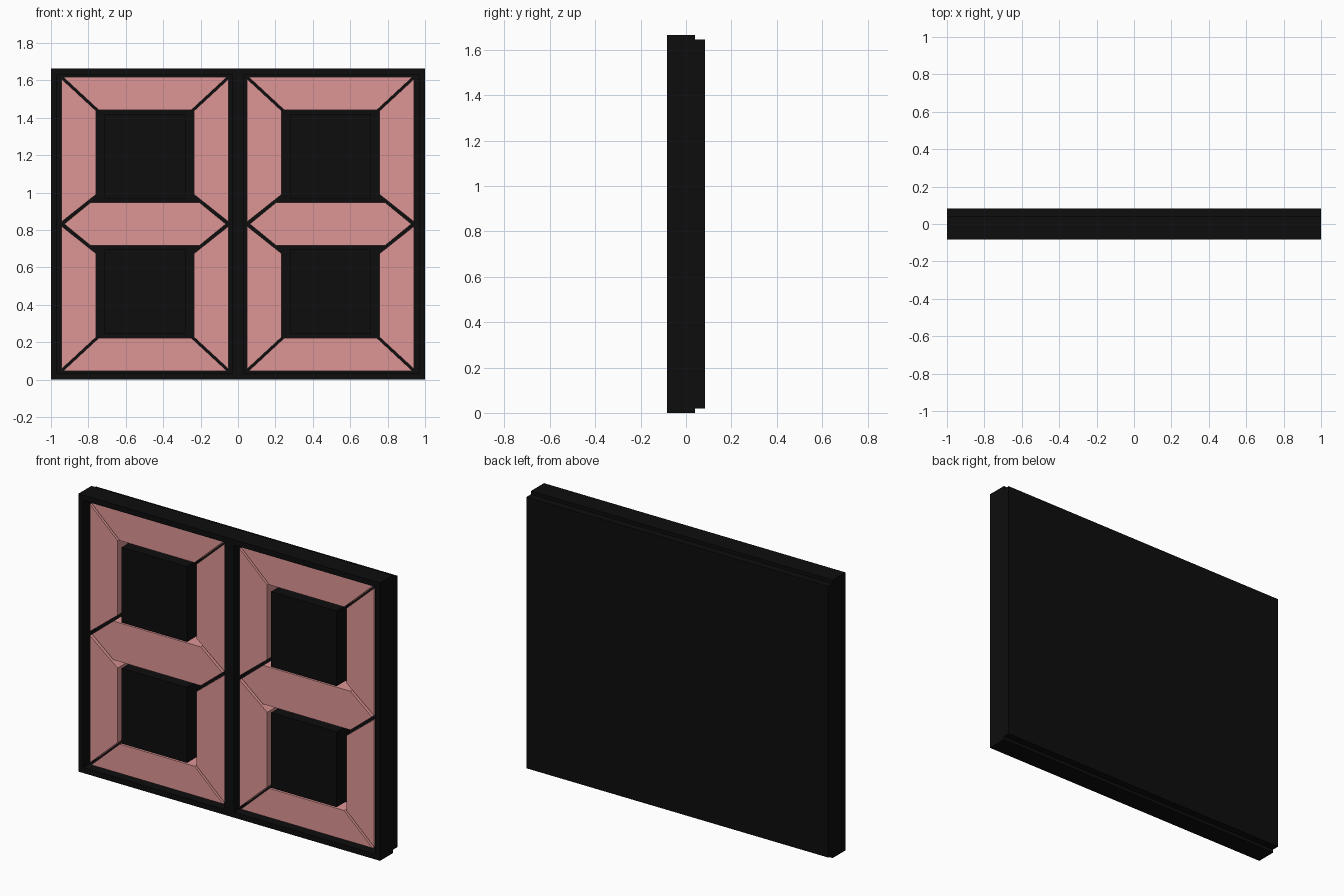
import bpy, bmesh

if "Cube" in bpy.data.objects:
    bpy.data.objects.remove(bpy.data.objects["Cube"])

FRONT, STEP, BACK = -0.083, 0.04, 0.083   # depth levels
SEG_FRONT = -0.056
H = 1.665
RIM = 0.032


def material(name, color):
    m = bpy.data.materials.new(name)
    m.diffuse_color = (*color, 1)
    m.use_nodes = True
    m.node_tree.nodes["Principled BSDF"].inputs["Base Color"].default_value = m.diffuse_color
    return m


black = material("black_plastic", (0.004, 0.004, 0.004))
pink = material("pink_plastic", (0.73, 0.30, 0.30))


def prism(name, outline, y0, y1, mat):
    """Extrude an x/z outline from y0 to y1."""
    bm = bmesh.new()
    face = bm.faces.new([bm.verts.new((x, y0, z)) for x, z in outline])
    new = bmesh.ops.extrude_face_region(bm, geom=[face])["geom"]
    bmesh.ops.translate(bm, vec=(0, y1 - y0, 0),
                        verts=[v for v in new if isinstance(v, bmesh.types.BMVert)])
    bmesh.ops.recalc_face_normals(bm, faces=bm.faces)
    me = bpy.data.meshes.new(name)
    bm.to_mesh(me)
    bm.free()
    me.materials.append(mat)
    ob = bpy.data.objects.new(name, me)
    bpy.context.collection.objects.link(ob)
    return ob


def box(name, x0, x1, z0, z1, y0, y1):
    return prism(name, [(x0, z0), (x1, z0), (x1, z1), (x0, z1)], y0, y1, black)


# back plate, slightly lower than the front frame
box("back_plate", -1, 1, 0.02, H - 0.02, STEP, BACK)

# front frame: rim and divider between the two digits
box("frame_bottom", -1, 1, 0, RIM, FRONT, STEP)
box("frame_top", -1, 1, H - RIM, H, FRONT, STEP)
box("frame_left", -1, -1 + RIM, RIM, H - RIM, FRONT, STEP)
box("frame_right", 1 - RIM, 1, RIM, H - RIM, FRONT, STEP)
box("frame_divider", -0.03, 0.03, RIM, H - RIM, FRONT, STEP)

# segment outlines relative to the digit centre
MID = H / 2
top_seg = [(-0.437, 0.785), (0.437, 0.785), (0.248, 0.61), (-0.248, 0.61)]
side_seg = [(-0.446, 0.775), (-0.262, 0.605), (-0.262, 0.158), (-0.446, 0.012)]
mid_seg = [(-0.432, 0), (-0.29, 0.116), (0.29, 0.116),
           (0.432, 0), (0.29, -0.116), (-0.29, -0.116)]


def segment(name, pts, cx, sx=1, sz=1):
    prism(name, [(cx + sx * x, MID + sz * z) for x, z in pts], SEG_FRONT, STEP, pink)


for side, cx in (("left", -0.497), ("right", 0.495)):
    segment(side + "_digit_middle_segment", mid_seg, cx)
    for level, sz in (("upper", 1), ("lower", -1)):
        segment(f"{side}_digit_{level}_bar", top_seg, cx, 1, sz)
        for hand, sx in (("a", 1), ("b", -1)):
            segment(f"{side}_digit_{level}_side_{hand}", side_seg, cx, sx, sz)
        # raised block in the middle of each loop
        z0, z1 = sorted((MID + sz * 0.137, MID + sz * 0.588))
        box(f"{side}_digit_{level}_block", cx - 0.217, cx + 0.217, z0, z1, FRONT, STEP)
